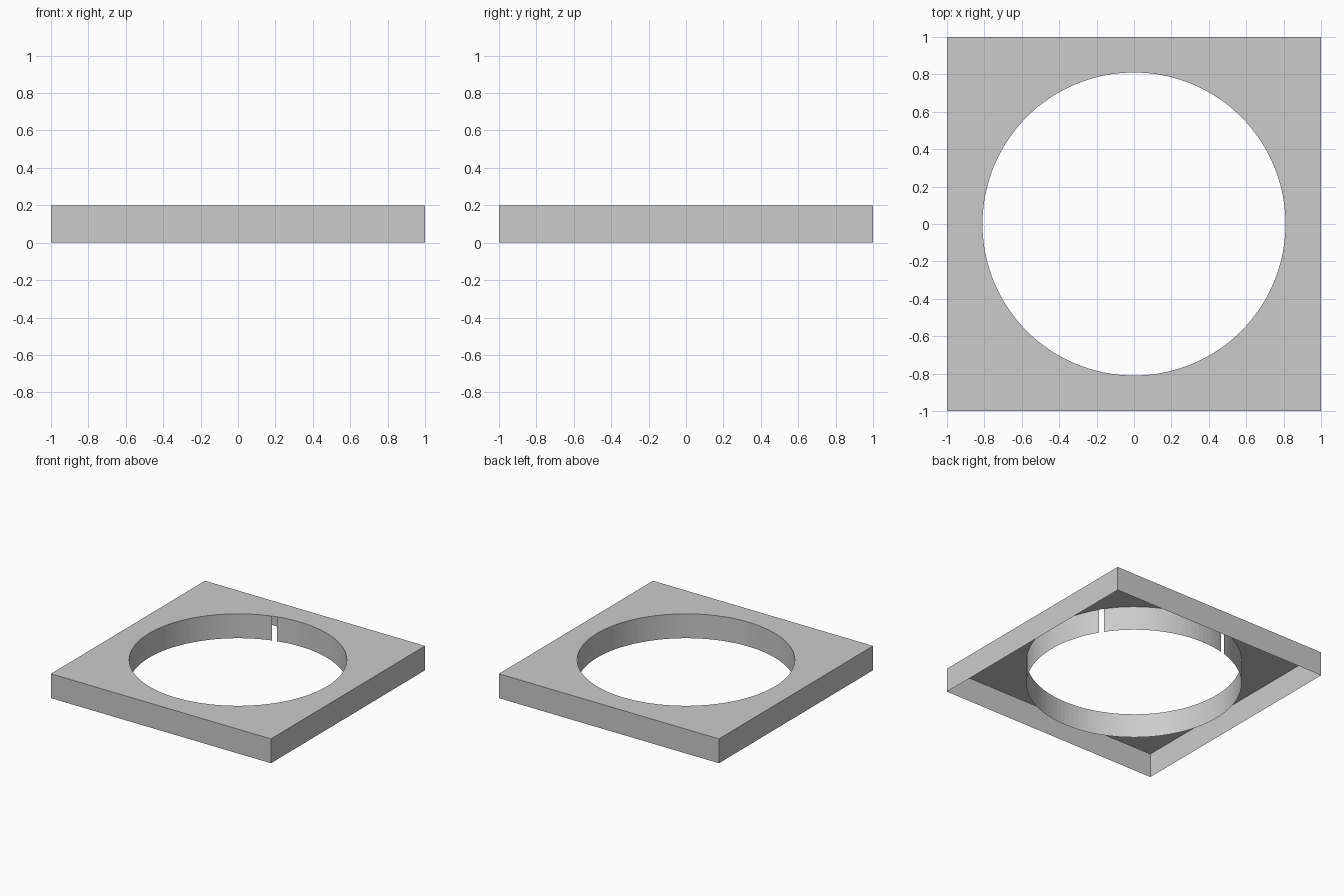
import bpy, bmesh
from math import sin, cos, tau

if "Cube" in bpy.data.objects:
    bpy.data.objects.remove(bpy.data.objects["Cube"])

SEGMENTS = 128          # divisible by 8, so the square corners are hit exactly
HEIGHT = 0.2


def circle(radius):
    return lambda a: (radius * cos(a), radius * sin(a))


def square(half):
    def point(a):
        s = half / max(abs(cos(a)), abs(sin(a)))
        return (s * cos(a), s * sin(a))
    return point


def loft(name, rows, gaps=()):
    """Skin a stack of closed outlines; gaps lists (row, segment) faces left open."""
    bm = bmesh.new()
    rings = []
    for outline, z in rows:
        angles = [tau * i / SEGMENTS for i in range(SEGMENTS)]
        rings.append([bm.verts.new((*outline(a), z)) for a in angles])
    for r in range(len(rings) - 1):
        for i in range(SEGMENTS):
            if (r, i) in gaps:
                continue
            j = (i + 1) % SEGMENTS
            bm.faces.new((rings[r][i], rings[r][j], rings[r + 1][j], rings[r + 1][i]))
    # merge the coplanar strips of the outer walls into clean faces
    bmesh.ops.dissolve_limit(bm, angle_limit=0.001, verts=bm.verts[:],
                             edges=[e for e in bm.edges
                                    if abs(e.verts[0].co.z - e.verts[1].co.z) > 0.1])
    mesh = bpy.data.meshes.new(name)
    bm.to_mesh(mesh)
    bm.free()
    obj = bpy.data.objects.new(name, mesh)
    bpy.context.collection.objects.link(obj)
    return obj


# Square shell: outer walls and top sheet, open underneath
loft("square_frame", [(square(1.0), 0.0),
                      (square(1.0), HEIGHT),
                      (circle(0.855), HEIGHT)])

# Flush ring round the opening and its inner wall, with two narrow slots
loft("opening_rim", [(circle(0.855), HEIGHT),
                     (circle(0.81), HEIGHT),
                     (circle(0.81), 0.0)],
     gaps={(1, 11), (1, 37)})
